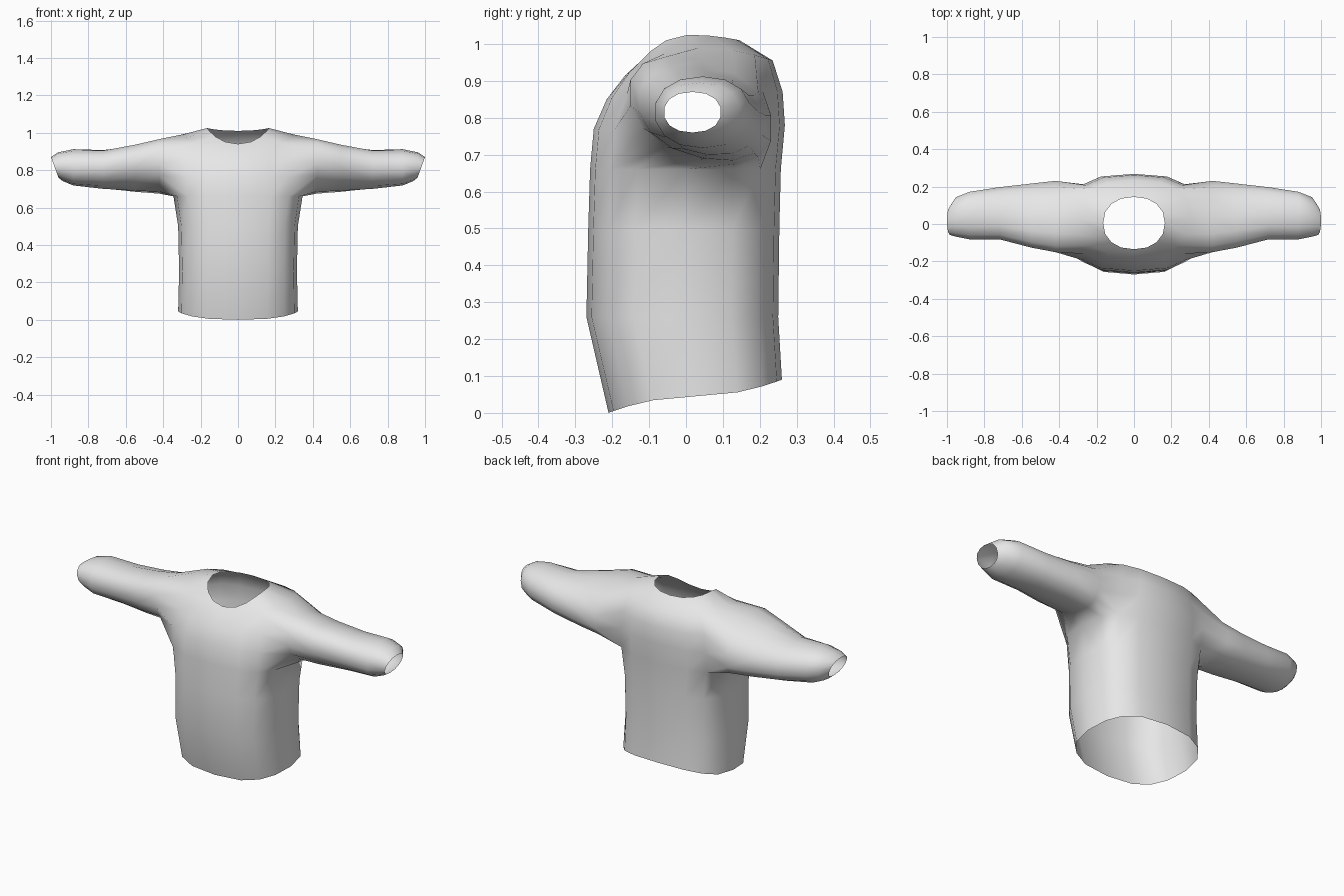
import bpy, bmesh, math

cube = bpy.data.objects.get("Cube")
if cube:
    bpy.data.objects.remove(cube)

SEG = 16        # points around the torso
ARM = 14        # points around an armhole


def power(v, p):
    return math.copysign(abs(v) ** p, v)


# Knitted cloth colour
cloth = bpy.data.materials.new("light grey cloth")
cloth.use_nodes = True
cloth.diffuse_color = (0.8, 0.8, 0.8, 1)
cloth.node_tree.nodes["Principled BSDF"].inputs["Base Color"].default_value = (0.8, 0.8, 0.8, 1)

bm = bmesh.new()


def bridge(a, b):
    n = len(a)
    for i in range(n):
        bm.faces.new((a[i], a[(i + 1) % n], b[(i + 1) % n], b[i]))


# Torso rings: half width, front y, back y, z at front, side and back, roundness
torso = [
    (0.32, -0.21, 0.26, 0.00, 0.045, 0.09, 0.75),
    (0.315, -0.27, 0.25, 0.26, 0.26, 0.26, 0.7),
    (0.32, -0.265, 0.253, 0.50, 0.50, 0.50, 0.7),
    (0.345, -0.26, 0.257, 0.66, 0.66, 0.66, 0.7),
    (0.345, -0.25, 0.268, 0.77, 0.76, 0.78, 0.7),
    (0.335, -0.215, 0.262, 0.85, 0.88, 0.87, 0.75),
    (0.30, -0.165, 0.235, 0.915, 0.99, 0.955, 0.8),
    (0.165, -0.135, 0.145, 0.94, 1.025, 1.01, 0.9),
]
rings = []
for w, yf, yb, zf, zs, zb, p in torso:
    ring = []
    for i in range(SEG):
        a = math.tau * i / SEG
        c, s = power(math.cos(a), p), power(math.sin(a), p)
        y = (yf + yb) / 2 + s * (yb - yf) / 2
        z = zs + ((zb if s > 0 else zf) - zs) * s * s
        ring.append(bm.verts.new((w * c, y, z)))
    rings.append(ring)

# Torso skin, leaving an armhole on each side between the armpit and shoulder
LOW, HIGH = 3, 6
for r in range(len(rings) - 1):
    for i in range(SEG):
        beside = min(abs(i + 0.5 - k) for k in (0, SEG / 2, SEG)) < 2
        if beside and LOW <= r < HIGH:
            continue
        j = (i + 1) % SEG
        bm.faces.new((rings[r][i], rings[r][j], rings[r + 1][j], rings[r + 1][i]))

# Sleeve rings: x, front y, back y, bottom z, top z, skew, lean of the opening
sleeve = [
    (0.42, -0.155, 0.235, 0.685, 0.955, 0.25, 0),
    (0.55, -0.13, 0.22, 0.69, 0.93, 0.2, 0),
    (0.72, -0.085, 0.20, 0.70, 0.907, 0.1, 0),
    (0.88, -0.085, 0.175, 0.718, 0.912, 0, 0),
    (0.95, -0.07, 0.145, 0.742, 0.895, 0, 0.012),
    (0.98, -0.06, 0.095, 0.76, 0.87, 0, 0.02),
]
# Armhole edge as (ring, column) steps: under the arm, up the back, over, down the front
edge = [(LOW, 0), (LOW, 1), (LOW, 2), (LOW + 1, 2), (LOW + 2, 2),
        (HIGH, 2), (HIGH, 1), (HIGH, 0)]
edge += [(r, -c) for r, c in reversed(edge[1:-1])]

for side in (1, -1):
    loop = [rings[r][c % SEG if side > 0 else (SEG // 2 - c) % SEG] for r, c in edge]
    for x, yf, yb, zb, zt, skew, lean in sleeve:
        ring = []
        for i in range(ARM):
            a = math.tau * i / ARM
            s, c = power(math.sin(a), 0.9), power(-math.cos(a), 0.9)
            dy = s * (yb - yf) / 2
            z = (zb + zt) / 2 + c * (zt - zb) / 2 - skew * dy
            ring.append(bm.verts.new((side * (x + lean * c), (yf + yb) / 2 + dy, z)))
        bridge(loop, ring)
        loop = ring

bmesh.ops.recalc_face_normals(bm, faces=bm.faces[:])

# The open-ended sweater
mesh = bpy.data.meshes.new("sweater")
bm.to_mesh(mesh)
bm.free()
mesh.materials.append(cloth)
for face in mesh.polygons:
    face.use_smooth = True
sweater = bpy.data.objects.new("sweater", mesh)
bpy.context.collection.objects.link(sweater)
